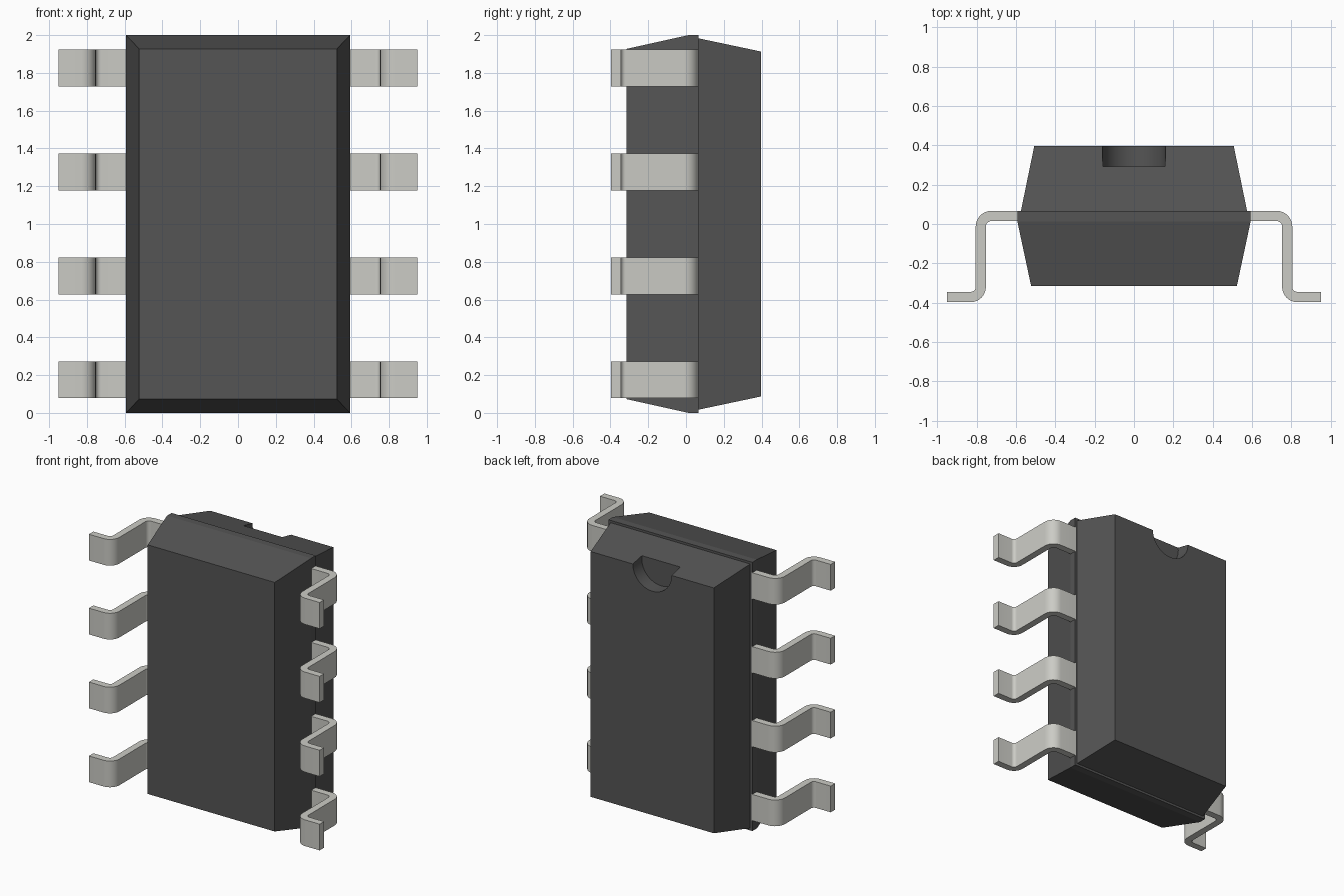
import bpy, bmesh
from math import cos, sin, radians

if "Cube" in bpy.data.objects:
    bpy.data.objects.remove(bpy.data.objects["Cube"])


def material(name, rgb):
    m = bpy.data.materials.new(name)
    m.diffuse_color = (*rgb, 1)
    m.use_nodes = True
    m.node_tree.nodes["Principled BSDF"].inputs["Base Color"].default_value = m.diffuse_color
    return m


def make_object(name, bm, mat):
    bmesh.ops.recalc_face_normals(bm, faces=bm.faces)
    me = bpy.data.meshes.new(name)
    bm.to_mesh(me)
    bm.free()
    ob = bpy.data.objects.new(name, me)
    bpy.context.collection.objects.link(ob)
    me.materials.append(mat)
    return ob


def activate(ob):
    bpy.ops.object.select_all(action='DESELECT')
    ob.select_set(True)
    bpy.context.view_layer.objects.active = ob


def arc(cx, cy, r, a0, a1, n=8):
    angles = [radians(a0 + (a1 - a0) * i / n) for i in range(n + 1)]
    return [(cx + r * cos(a), cy + r * sin(a)) for a in angles]


plastic = material("dark_plastic", (0.09, 0.09, 0.09))
metal = material("lead_metal", (0.6, 0.6, 0.56))

# Body: rectangular rings lofted from front to back (y, half width, half height)
rings = [(-0.315, 0.523, 0.927), (0.013, 0.593, 1.0), (0.066, 0.593, 1.0),
         (0.066, 0.575, 0.983), (0.397, 0.507, 0.913)]
bm = bmesh.new()
loops = [[bm.verts.new((sx * w, y, 1 + sz * h))
          for sx, sz in ((-1, -1), (1, -1), (1, 1), (-1, 1))] for y, w, h in rings]
for a, b in zip(loops, loops[1:]):
    for i in range(4):
        j = (i + 1) % 4
        bm.faces.new((a[i], a[j], b[j], b[i]))
bm.faces.new(loops[0])
bm.faces.new(loops[-1])
body = make_object("body", bm, plastic)

# Orientation notch: round cutter at the top edge of the back face
bpy.ops.mesh.primitive_cylinder_add(vertices=48, radius=0.16, depth=0.3,
                                    location=(0, 0.442, 1.913), rotation=(radians(90), 0, 0))
cutter = bpy.context.object
cutter.name = "notch_cutter"
cutter.hide_render = True
cutter.data.materials.append(plastic)
cut = body.modifiers.new("notch", 'BOOLEAN')
cut.operation = 'DIFFERENCE'
cut.solver = 'EXACT'
cut.object = cutter
activate(body)
bpy.ops.object.modifier_apply(modifier="notch")
bpy.data.objects.remove(cutter)
bpy.ops.object.shade_smooth_by_angle(angle=radians(10))

# Leads: bent strip outline in plan, extruded up, repeated and mirrored
outline = ([(0.588, 0.067)] + arc(0.725, -0.013, 0.08, 90, 0)
           + arc(0.83, -0.32, 0.025, 180, 270)
           + [(0.95, -0.345), (0.95, -0.397)]
           + arc(0.83, -0.32, 0.077, 270, 180)
           + arc(0.725, -0.013, 0.028, 0, 90) + [(0.588, 0.015)])
bm = bmesh.new()
face = bm.faces.new([bm.verts.new((x, y, 0.078)) for x, y in outline])
ext = bmesh.ops.extrude_face_region(bm, geom=[face], use_keep_orig=True)
bmesh.ops.translate(bm, vec=(0, 0, 0.195),
                    verts=[v for v in ext["geom"] if isinstance(v, bmesh.types.BMVert)])
leads = make_object("leads", bm, metal)
activate(leads)
bpy.ops.object.shade_smooth_by_angle(angle=radians(30))
row = leads.modifiers.new("row", 'ARRAY')
row.count = 4
row.use_relative_offset = False
row.use_constant_offset = True
row.constant_offset_displace = (0, 0, 0.55)
leads.modifiers.new("both_sides", 'MIRROR').use_axis[0] = True
